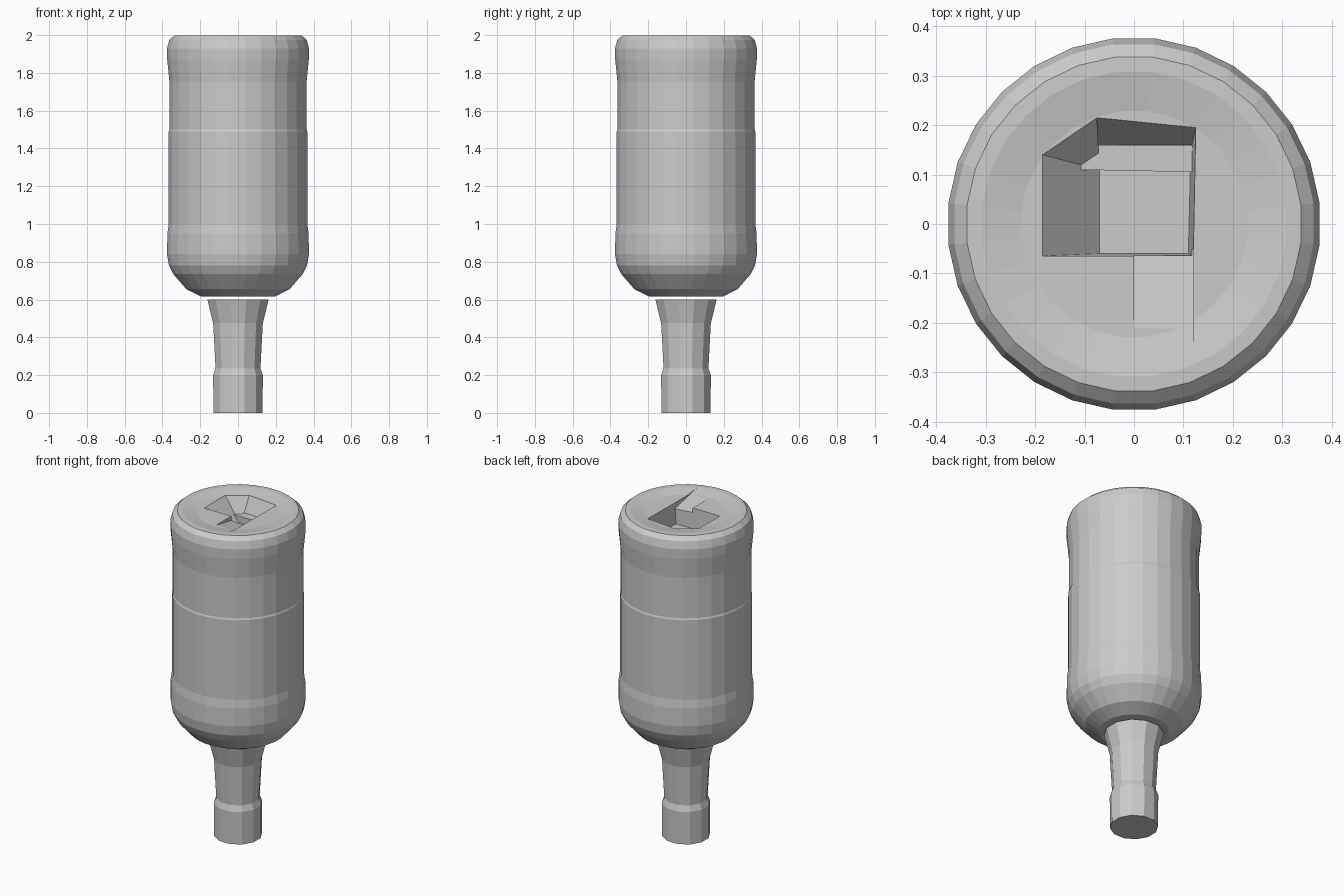
import bpy, bmesh
from math import cos, sin, pi

if "Cube" in bpy.data.objects:
    bpy.data.objects.remove(bpy.data.objects["Cube"])


def make_object(name, bm):
    bmesh.ops.recalc_face_normals(bm, faces=bm.faces)
    mesh = bpy.data.meshes.new(name)
    bm.to_mesh(mesh)
    bm.free()
    obj = bpy.data.objects.new(name, mesh)
    bpy.context.collection.objects.link(obj)
    return obj


def loft(name, rings):
    """Closed solid through rings of equal point count."""
    bm = bmesh.new()
    loops = [[bm.verts.new(p) for p in ring] for ring in rings]
    n = len(loops[0])
    for a, b in zip(loops, loops[1:]):
        for i in range(n):
            j = (i + 1) % n
            bm.faces.new((a[i], a[j], b[j], b[i]))
    bm.faces.new(loops[0][::-1])
    bm.faces.new(loops[-1])
    return make_object(name, bm)


def lathe(name, profile, sides):
    angles = [2 * pi * (i + 0.5) / sides for i in range(sides)]
    return loft(name, [[(r * cos(a), r * sin(a), z) for a in angles]
                       for r, z in profile])


# Neck with lip, standing mouth-down
lathe("bottle_neck", [(0.135, 0), (0.136, 0.20), (0.123, 0.235),
                      (0.136, 0.475), (0.168, 0.60)], 12)

# Body: shoulder, recessed label area, base rim and slightly dished base
body = lathe("bottle_body", [
    (0.195, 0.615), (0.275, 0.655), (0.345, 0.735), (0.368, 0.78),
    (0.378, 0.84), (0.376, 0.95), (0.369, 1.0), (0.369, 1.49),
    (0.365, 1.50), (0.365, 1.75), (0.377, 1.87), (0.378, 1.93),
    (0.366, 1.975), (0.34, 1.998), (0.31, 1.999), (0.23, 1.985)], 28)

# Irregular faceted pocket in the base
floor = [(-0.07, -0.06), (0.11, -0.06), (0.115, 0.15), (-0.075, 0.15)]
rim = [(-0.185, -0.065), (0.12, -0.065), (0.125, 0.195), (-0.075, 0.215),
       (-0.185, 0.14)]
floor.append((-0.07, 0.11))
pocket = loft("pocket_cutter", [[(x, y, 1.86) for x, y in floor],
                                [(x, y, 1.985) for x, y in rim],
                                [(x, y, 2.1) for x, y in rim]])

# Shallow ramp leading from the pocket to the front edge
ramp = loft("ramp_cutter", [
    [(0.0, -0.05, 1.955), (0.0, -0.27, 1.996), (0.0, -0.27, 2.1), (0.0, -0.05, 2.1)],
    [(0.12, -0.05, 1.945), (0.12, -0.27, 1.996), (0.12, -0.27, 2.1), (0.12, -0.05, 2.1)]])

for cutter in (pocket, ramp):
    mod = body.modifiers.new(cutter.name, "BOOLEAN")
    mod.operation = "DIFFERENCE"
    mod.solver = "EXACT"
    mod.object = cutter
bpy.context.view_layer.objects.active = body
body.select_set(True)
for mod in list(body.modifiers):
    bpy.ops.object.modifier_apply(modifier=mod.name)
for cutter in (pocket, ramp):
    bpy.data.objects.remove(cutter, do_unlink=True)

# Ledge along the back of the pocket
loft("pocket_ledge", [
    [(-0.12, 0.11, z), (0.125, 0.105, z), (0.12, 0.16, z), (-0.08, 0.16, z)]
    for z in (1.86, 1.90)])
